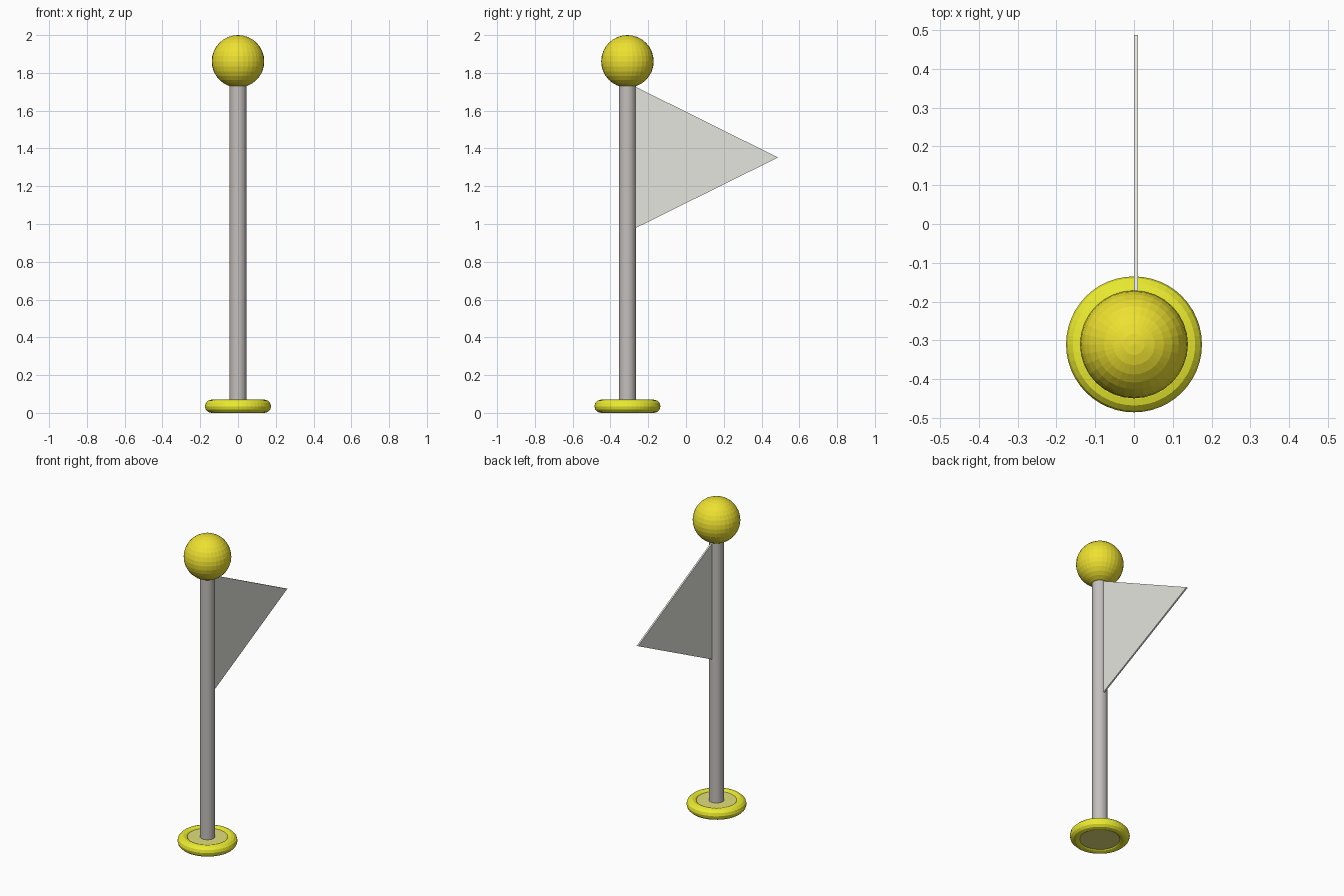
import bpy, bmesh

if "Cube" in bpy.data.objects:
    bpy.data.objects.remove(bpy.data.objects["Cube"])

POLE_Y = -0.31


def paint(obj, name, color):
    mat = bpy.data.materials.get(name) or bpy.data.materials.new(name)
    mat.diffuse_color = (*color, 1)
    mat.use_nodes = True
    mat.node_tree.nodes["Principled BSDF"].inputs["Base Color"].default_value = mat.diffuse_color
    obj.data.materials.append(mat)


def cylinder(name, radius, z0, z1, sides=32):
    bpy.ops.mesh.primitive_cylinder_add(vertices=sides, radius=radius, depth=z1 - z0,
                                        location=(0, POLE_Y, (z0 + z1) / 2))
    obj = bpy.context.object
    obj.name = name
    return obj


# Base: rounded ring with a slightly sunken plate inside
bpy.ops.mesh.primitive_torus_add(major_segments=48, minor_segments=12,
                                 major_radius=0.14, minor_radius=0.035,
                                 location=(0, POLE_Y, 0.035))
ring = bpy.context.object
ring.name = "base_ring"
paint(ring, "yellow", (0.84, 0.84, 0.03))

plate = cylinder("base_plate", 0.125, 0.01, 0.06)
paint(plate, "pale_yellow", (0.75, 0.73, 0.2))

# Pole
pole = cylinder("pole", 0.045, 0.03, 1.76)
paint(pole, "pole_grey", (0.55, 0.52, 0.5))

# Ball on top
bpy.ops.mesh.primitive_uv_sphere_add(segments=32, ring_count=16, radius=0.139,
                                     location=(0, POLE_Y, 1.861))
ball = bpy.context.object
ball.name = "top_ball"
paint(ball, "gold", (0.85, 0.75, 0.03))

# Triangular pennant: flat profile extruded to a thin sheet
bm = bmesh.new()
outline = [(-0.27, 0.977), (0.487, 1.352), (-0.27, 1.728)]
face = bm.faces.new([bm.verts.new((0, y, z)) for y, z in outline])
side = bmesh.ops.extrude_face_region(bm, geom=[face])
bmesh.ops.translate(bm, vec=(0.01, 0, 0),
                    verts=[v for v in side["geom"] if isinstance(v, bmesh.types.BMVert)])
bmesh.ops.recalc_face_normals(bm, faces=bm.faces)
mesh = bpy.data.meshes.new("pennant")
bm.to_mesh(mesh)
bm.free()
pennant = bpy.data.objects.new("pennant", mesh)
bpy.context.collection.objects.link(pennant)
paint(pennant, "cloth", (0.78, 0.78, 0.73))
